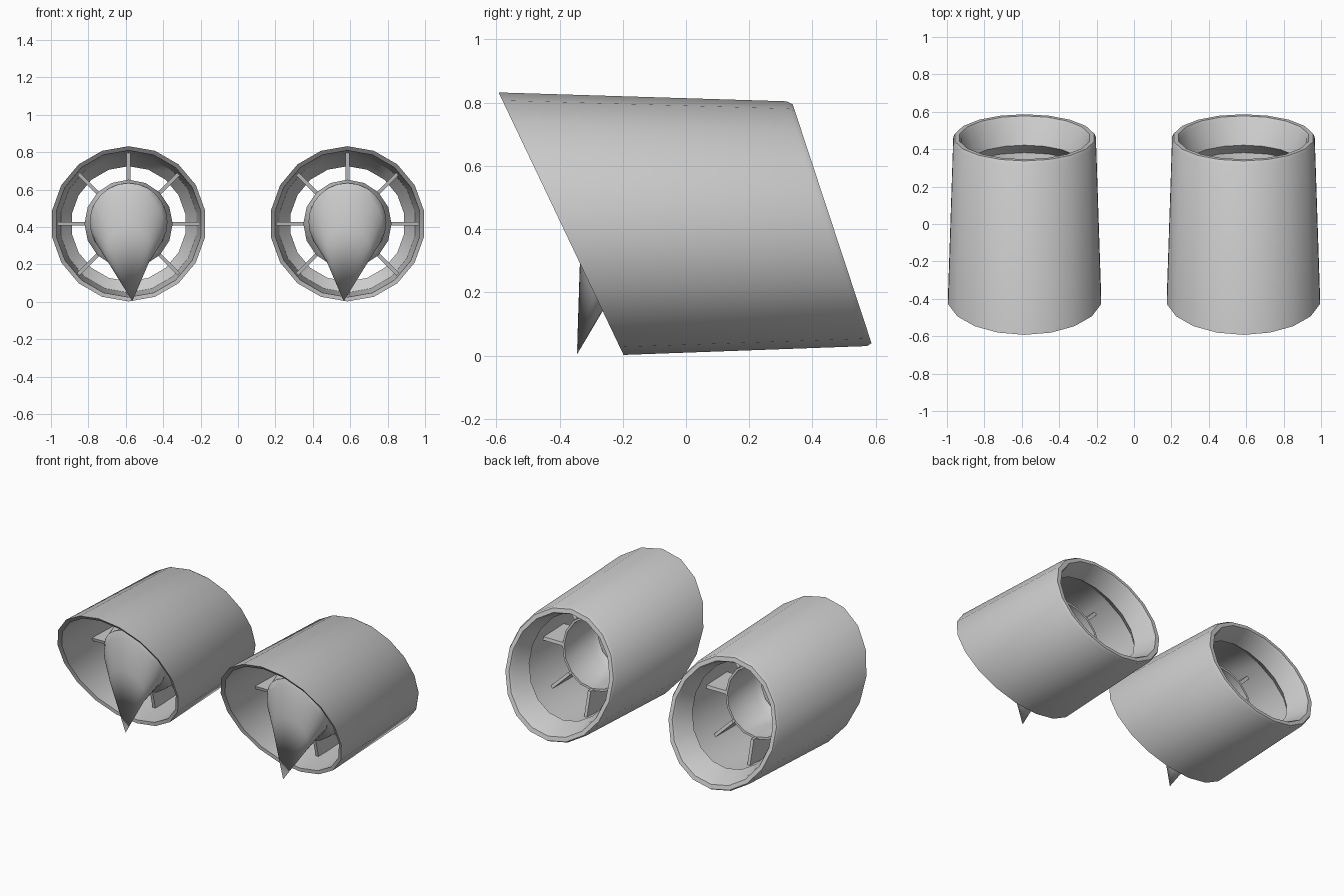
import bpy, bmesh
from math import sin, cos, pi
from mathutils import Matrix, Vector

if "Cube" in bpy.data.objects:
    bpy.data.objects.remove(bpy.data.objects["Cube"])

CX, CZ, N = 0.585, 0.417, 18


def finish(bm, name, sharp=35):
    bmesh.ops.recalc_face_normals(bm, faces=bm.faces)
    me = bpy.data.meshes.new(name)
    bm.to_mesh(me)
    bm.free()
    ob = bpy.data.objects.new(name, me)
    bpy.context.collection.objects.link(ob)
    m = ob.modifiers.new("Mirror", 'MIRROR')
    m.use_mirror_merge = False
    bpy.ops.object.select_all(action='DESELECT')
    ob.select_set(True)
    bpy.context.view_layer.objects.active = ob
    bpy.ops.object.shade_smooth_by_angle(angle=sharp * pi / 180)
    return ob


def loft(bm, rings, n=N, close=False, tip=None):
    """Rings are (radius, y, slant, z offset); slant leans the ring along y."""
    loops = []
    for r, y, s, dz in rings:
        loops.append([bm.verts.new((CX + r * cos(a), y + s * r * sin(a), CZ + dz + r * sin(a)))
                      for a in (pi / 2 + 2 * pi * i / n for i in range(n))])
    pairs = list(zip(loops, loops[1:]))
    if close:
        pairs.append((loops[-1], loops[0]))
    for a, b in pairs:
        for i in range(n):
            j = (i + 1) % n
            bm.faces.new((a[i], a[j], b[j], b[i]))
    if tip:
        t = bm.verts.new(tip)
        for i in range(n):
            bm.faces.new((loops[0][i], loops[0][(i + 1) % n], t))


# Slant-cut outer shell with a rear lip narrowing to a throat
F, R = -0.476, -0.33
bm = bmesh.new()
loft(bm, [
    (0.415, -0.395, F, 0), (0.387, 0.445, R, 0), (0.378, 0.462, R, 0),
    (0.352, 0.462, R, 0), (0.343, 0.445, R, 0), (0.308, 0.32, R, 0),
    (0.368, 0.26, R, 0), (0.392, -0.385, F, 0)], close=True)
finish(bm, "duct_shell")

# Hollow hub sleeve, open at the back
bm = bmesh.new()
loft(bm, [
    (0.208, -0.22, -0.29, 0.01), (0.236, -0.17, -0.2, 0), (0.232, 0.1, -0.1, 0),
    (0.218, 0.1, -0.1, 0), (0.214, -0.17, -0.2, 0), (0.196, -0.22, -0.29, 0.01)],
    n=16, close=True)
finish(bm, "hub_sleeve")

# Drooping pointed nose cone
bm = bmesh.new()
loft(bm, [(0.125, -0.296, -0.29, -0.145), (0.192, -0.26, -0.29, -0.02),
          (0.208, -0.235, -0.29, 0.01), (0.206, -0.2, -0.25, 0.01)],
     n=24, tip=(CX - 0.02, -0.345, 0.003))
finish(bm, "nose_cone", 60)

# Eight radial struts between hub and shell
bm = bmesh.new()
for k in range(8):
    a = k * pi / 4
    ret = bmesh.ops.create_cube(bm, size=1)["verts"]
    for v in ret:
        v.co = Vector((0.3 + v.co.x * 0.16, v.co.y * 0.22 - 0.01, v.co.z * 0.02))
    bmesh.ops.transform(bm, verts=ret, matrix=Matrix.Translation((CX, 0, CZ)) @ Matrix.Rotation(a, 4, 'Y'))
    for v in ret:
        v.co.y -= 0.25 * (v.co.z - CZ)
finish(bm, "struts")
